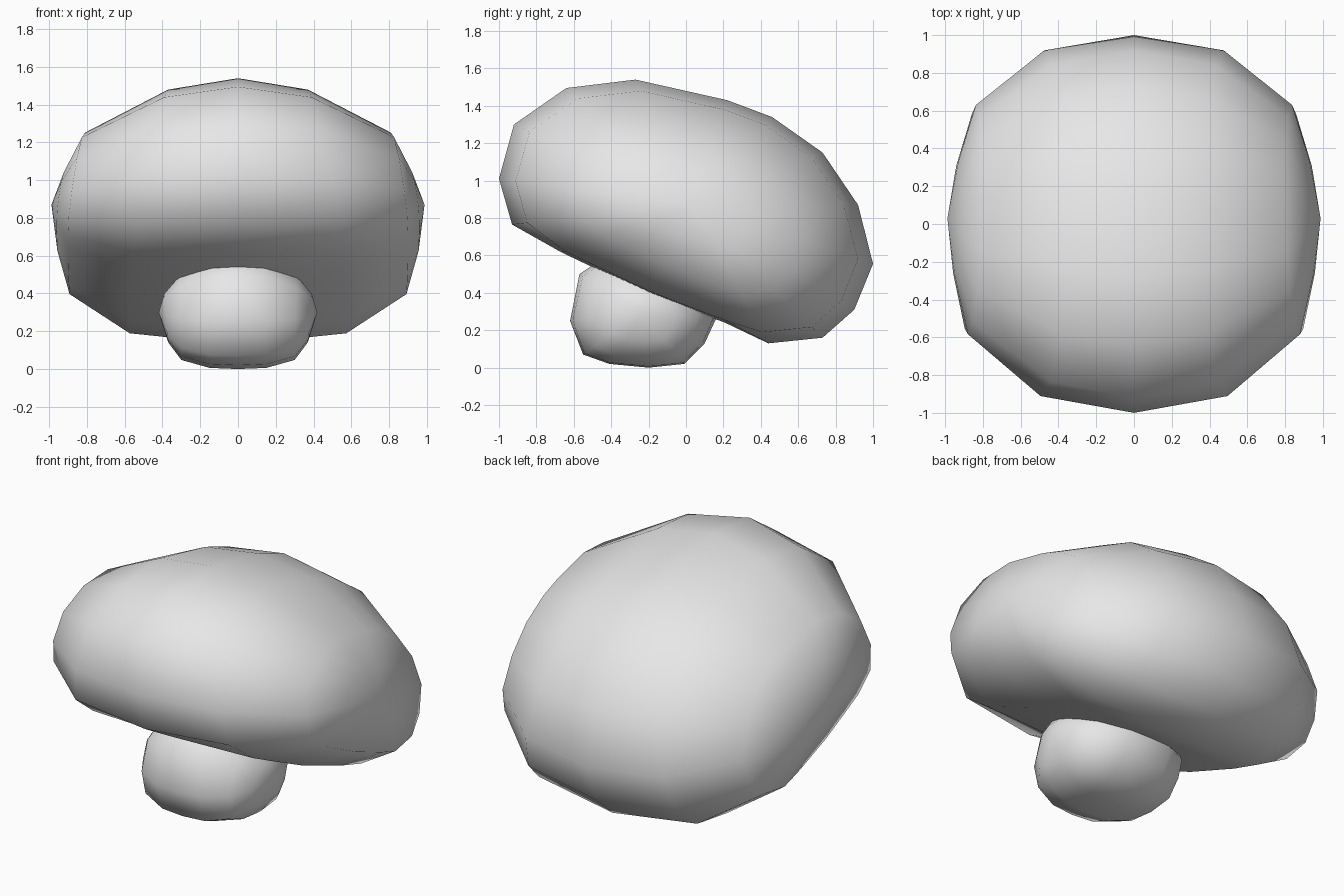
import bpy, bmesh

if "Cube" in bpy.data.objects:
    bpy.data.objects.remove(bpy.data.objects["Cube"])

grey = bpy.data.materials.new("light grey")
grey.diffuse_color = (0.8, 0.8, 0.8, 1)
grey.use_nodes = True
grey.node_tree.nodes["Principled BSDF"].inputs["Base Color"].default_value = grey.diffuse_color


def lofted_lobe(name, outline, centre, rings, pole, groove=None):
    """Mirror-symmetric lobe: a (y, z) outline shrunk toward each side pole.
    rings: (x at top, x at bottom, scale at top, scale at bottom, taper to the back)."""
    cy, cz = centre
    zs = [p[1] for p in outline]
    low, high = min(zs), max(zs)
    bm = bmesh.new()

    def ring(xt, xb, st, sb, taper, side):
        verts = []
        for y, z in outline:
            t = (z - low) / (high - low)
            x, s = xb + (xt - xb) * t, sb + (st - sb) * t
            x *= 1 - taper * y
            if groove and x == 0:
                s *= groove(y, z)
            verts.append(bm.verts.new((side * x, cy + (y - cy) * s, cz + (z - cz) * s)))
        return verts

    n = len(outline)
    middle = ring(0, 0, 1, 1, 0, 1)
    for side in (-1, 1):
        last = middle
        for r in rings:
            new = ring(*r, side)
            for i in range(n):
                j = (i + 1) % n
                bm.faces.new((last[i], last[j], new[j], new[i]))
            last = new
        tip = bm.verts.new((side * pole, cy, cz))
        for i in range(n):
            bm.faces.new((last[i], last[(i + 1) % n], tip))
    bmesh.ops.recalc_face_normals(bm, faces=bm.faces)
    for f in bm.faces:
        f.smooth = True
    mesh = bpy.data.meshes.new(name)
    bm.to_mesh(mesh)
    bm.free()
    mesh.materials.append(grey)
    obj = bpy.data.objects.new(name, mesh)
    bpy.context.collection.objects.link(obj)
    return obj


# Large tilted upper lobe, slightly grooved along the middle of its underside
upper = [(-1, 1.01), (-.92, 1.3), (-.64, 1.495), (-.27, 1.54), (.22, 1.43),
         (.46, 1.34), (.73, 1.15), (.92, .87), (1, .555), (.9, .31), (.73, .16),
         (.44, .13), (.22, .2), (-.2, .36), (-.5, .5), (-.71, .6), (-.93, .765)]
lofted_lobe("upper_lobe", upper, (.03, .87),
            [(.36, .6, .91, .92, .1), (.80, .91, .57, .64, .045), (.91, .965, .27, .33, .02)],
            .988, lambda y, z: .94 if y < .3 and z < .7 else 1)

# Small rounded lower lobe, sunk into the underside
lower = [(-.62, .25), (-.55, .07), (-.41, .02), (-.2, 0), (-.01, .02), (.1, .13),
         (.16, .26), (.12, .4), (0, .52), (-.2, .6), (-.42, .6), (-.57, .5)]
lofted_lobe("lower_lobe", lower, (-.23, .3),
            [(.14, .15, .94, .98, 0), (.31, .3, .64, .84, 0), (.39, .37, .33, .53, 0)], .42)
